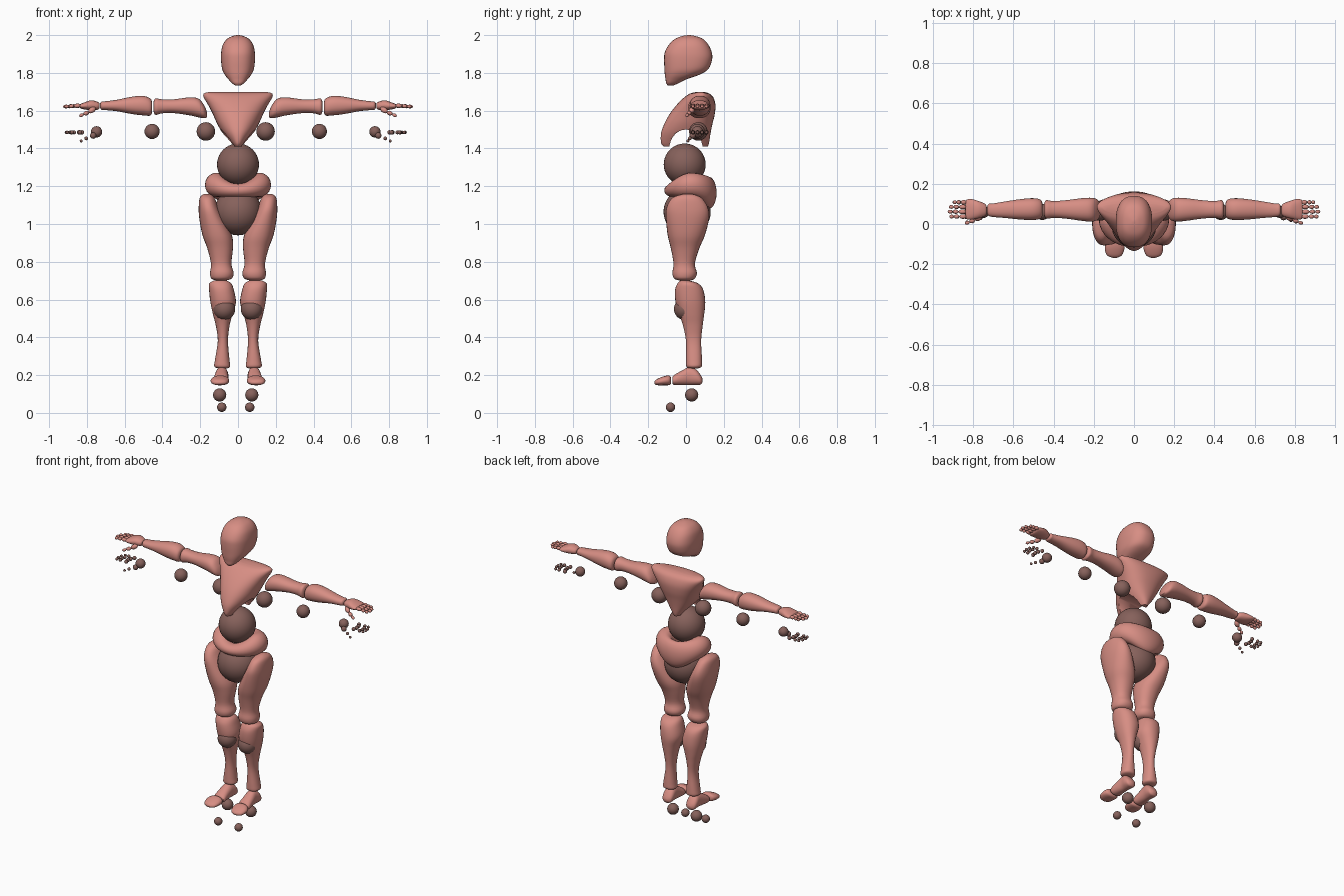
import bpy
import bmesh
import math
from mathutils import Vector, Matrix

default_cube = bpy.data.objects.get("Cube")
if default_cube:
    bpy.data.objects.remove(default_cube, do_unlink=True)


def make_material(name, colour):
    mat = bpy.data.materials.new(name)
    mat.use_nodes = True
    mat.diffuse_color = colour
    mat.node_tree.nodes["Principled BSDF"].inputs["Base Color"].default_value = colour
    return mat


SKIN = make_material("dusty_pink", (0.68, 0.27, 0.23, 1))
JOINT = make_material("dark_brown_pink", (0.24, 0.12, 0.105, 1))
SIDES = (("left", 1), ("right", -1))


def finish(bm, name, mat):
    bmesh.ops.recalc_face_normals(bm, faces=bm.faces)
    mesh = bpy.data.meshes.new(name)
    bm.to_mesh(mesh)
    bm.free()
    mesh.materials.append(mat)
    obj = bpy.data.objects.new(name, mesh)
    bpy.context.collection.objects.link(obj)
    bpy.ops.object.select_all(action='DESELECT')
    obj.select_set(True)
    bpy.context.view_layer.objects.active = obj
    bpy.ops.object.shade_smooth_by_angle(angle=math.radians(50))
    return obj


def skin_rings(bm, rings, closed=False):
    """Join equal rings of vertices into a surface, capped unless closed."""
    count = len(rings[0])
    pairs = list(zip(rings, rings[1:]))
    if closed:
        pairs.append((rings[-1], rings[0]))
    else:
        bm.faces.new(rings[0])
        bm.faces.new(rings[-1])
    for low, high in pairs:
        for i in range(count):
            j = (i + 1) % count
            bm.faces.new((low[i], low[j], high[j], high[i]))


def refine(sections, steps):
    """Smooth the list of sections with a spline through them."""
    out = []
    last = len(sections) - 1
    for i in range(last):
        p, q, r, s = (sections[min(max(k, 0), last)] for k in range(i - 1, i + 3))
        for n in range(steps):
            t = n / steps
            out.append([b + t * (c - a) / 2
                        + t * t * (a - 2.5 * b + 2 * c - d / 2)
                        + t ** 3 * (1.5 * (b - c) + (d - a) / 2)
                        for a, b, c, d in zip(p, q, r, s)])
    return out + [sections[-1]]


def loft(name, axis, sections, mat=SKIN, side=1, power=2.0, taper=0, seg=28, steps=4):
    """Sections hold position along axis, then the limits across the other two axes."""
    bm = bmesh.new()
    rings = []
    for t, u0, u1, v0, v1 in refine(sections, steps):
        ring = []
        for i in range(seg):
            a = math.tau * i / seg
            c, s = (math.copysign(abs(f) ** (2 / power), f)
                    for f in (math.cos(a), math.sin(a)))
            u = (u0 + u1) / 2 + (u1 - u0) / 2 * c * (1 + taper * s)
            v = (v0 + v1) / 2 + (v1 - v0) / 2 * s
            x, y, z = {"x": (t, u, v), "y": (u, t, v), "z": (u, v, t)}[axis]
            ring.append(bm.verts.new((x * side, y, z)))
        rings.append(ring)
    skin_rings(bm, rings)
    return finish(bm, name, mat)


def ball(name, centre, radius, mat=JOINT, seg=28):
    bm = bmesh.new()
    bmesh.ops.create_uvsphere(bm, u_segments=seg, v_segments=seg // 2, radius=radius,
                              matrix=Matrix.Translation(centre))
    return finish(bm, name, mat)


def bone(name, start, end, width, side):
    """Small rounded segment between two points, for fingers and thumbs."""
    a, b = Vector(start), Vector(end)
    a.x, b.x = a.x * side, b.x * side
    along = b - a
    turn = along.to_track_quat('Z', 'Y').to_matrix().to_4x4()
    size = Matrix.Diagonal((width, width, along.length / 2, 1))
    bm = bmesh.new()
    bmesh.ops.create_uvsphere(bm, u_segments=12, v_segments=8, radius=1,
                              matrix=Matrix.Translation((a + b) / 2) @ turn @ size)
    return finish(bm, name, SKIN)


# Head: egg with a forward chin
head = [(z, -w, w, front, back) for z, w, front, back in (
    (1.732, .012, -.095, -.07), (1.745, .032, -.105, -.04), (1.765, .05, -.108, 0),
    (1.79, .07, -.112, .07), (1.82, .084, -.114, .118), (1.87, .09, -.116, .138),
    (1.91, .089, -.112, .136), (1.95, .08, -.09, .118), (1.98, .058, -.058, .09),
    (1.995, .028, -.02, .05), (2, .006, .01, .02))]
loft("head", "z", head, power=2.4, seg=36)

# Chest: wedge with wide shoulders, hollowed underneath
chest = [(z, -w, w, front, back) for z, w, front, back in (
    (1.41, .025, -.118, .115), (1.43, .042, -.132, .122), (1.48, .08, -.132, .13),
    (1.53, .108, -.115, .14), (1.58, .13, -.088, .152), (1.63, .155, -.05, .156),
    (1.67, .178, -.01, .145), (1.69, .178, .02, .125), (1.698, .155, .05, .1))]
chest_obj = loft("chest", "z", chest, power=2.3, taper=.15, seg=40)
hollow = loft("chest_hollow", "x", [(x, -.088, .088, 1.3, 1.5) for x in (-.3, .3)])
hollow.hide_render = True
cut = chest_obj.modifiers.new("underside", 'BOOLEAN')
cut.operation = 'DIFFERENCE'
cut.object = hollow
bpy.context.view_layer.objects.active = chest_obj
bpy.ops.object.modifier_apply(modifier=cut.name)
bpy.data.objects.remove(hollow, do_unlink=True)

# Waist and pelvis balls
ball("waist_ball", (0, -.007, 1.315), .111, seg=40)
ball("pelvis_ball", (0, .006, 1.065), .125, seg=40)

# Hip ring: thin in front, tall at the sides and back
bm = bmesh.new()
rings = []
for i in range(48):
    a = math.tau * i / 48
    c, s = math.cos(a), math.sin(a)
    end_z, end_h, end_w = (1.165, .085, .042) if s > 0 else (1.178, .035, .045)
    z, h, w = (e * s * s + m * c * c
               for e, m in ((end_z, 1.207), (end_h, .064), (end_w, .06)))
    ring = []
    for k in range(20):
        b = math.tau * k / 20
        out = w * math.cos(b)
        ring.append(bm.verts.new(((.115 + out) * c, .025 + (.095 + out) * s,
                                  z + h * math.sin(b))))
    rings.append(ring)
skin_rings(bm, rings, closed=True)
finish(bm, "hip_ring", SKIN)

# Limb sections for the left side, reused for the right
THIGH = ((.7, .07, .11, -.03, .02), (.71, .035, .14, -.062, .045),
         (.74, .023, .148, -.072, .058), (.79, .035, .143, -.066, .047),
         (.87, .027, .162, -.08, .07), (.94, .032, .188, -.097, .1),
         (1.03, .075, .205, -.106, .122), (1.09, .105, .208, -.102, .115),
         (1.14, .125, .202, -.07, .08), (1.16, .15, .18, -.01, .03))
SHIN = ((.235, .06, .1, .02, .06), (.245, .042, .125, .002, .083),
        (.28, .045, .122, 0, .085), (.38, .053, .107, 0, .08),
        (.46, .045, .117, -.015, .088), (.52, .03, .132, -.035, .096),
        (.585, .011, .146, -.055, .102), (.65, .022, .153, -.058, .092),
        (.685, .035, .152, -.045, .065), (.7, .06, .13, -.03, .02))
HEEL = ((-.072, .055, .12, .155, .19), (-.06, .05, .128, .147, .202),
        (-.02, .052, .125, .147, .225), (.02, .052, .12, .148, .243),
        (.055, .05, .122, .148, .228), (.078, .056, .115, .15, .2),
        (.088, .075, .095, .165, .18))
TOE = ((-.168, .085, .105, .155, .165), (-.155, .06, .135, .147, .178),
       (-.12, .047, .145, .146, .193), (-.09, .05, .137, .147, .198),
       (-.08, .065, .12, .155, .188))
UPPER_ARM = ((.165, .05, .09, 1.565, 1.595), (.18, .022, .12, 1.56, 1.63),
             (.21, .012, .13, 1.565, 1.664), (.26, .016, .128, 1.576, 1.67),
             (.34, .027, .118, 1.587, 1.66), (.4, .03, .114, 1.586, 1.66),
             (.437, .027, .118, 1.578, 1.664), (.448, .05, .095, 1.6, 1.645))
FOREARM = ((.454, .05, .095, 1.6, 1.64), (.463, .028, .12, 1.575, 1.663),
           (.5, .02, .128, 1.575, 1.678), (.56, .022, .124, 1.582, 1.674),
           (.64, .03, .112, 1.597, 1.658), (.7, .035, .102, 1.603, 1.65),
           (.722, .04, .1, 1.605, 1.648), (.73, .055, .085, 1.615, 1.638))
PALM = ((.732, .055, .085, 1.618, 1.635), (.74, .04, .1, 1.606, 1.645),
        (.775, .028, .115, 1.602, 1.655), (.81, .022, .124, 1.606, 1.645),
        (.833, .025, .12, 1.612, 1.636), (.838, .04, .105, 1.62, 1.63))
LIMBS = (("thigh", "z", THIGH), ("shin", "z", SHIN), ("heel", "y", HEEL),
         ("toe", "y", TOE), ("upper_arm", "x", UPPER_ARM),
         ("forearm", "x", FOREARM), ("palm", "x", PALM))
FINGERS = (("index", .037, .918), ("middle", .061, .926),
           ("ring", .085, .92), ("little", .108, .9))
THUMB = ((.755, .04, 1.615), (.79, .022, 1.592), (.817, .01, 1.582), (.84, .002, 1.57))

# Loose joint balls: name, x, y, z, radius
LOOSE = [("shoulder_ball", .158, .065, 1.49, .049), ("elbow_ball", .443, .06, 1.49, .04),
         ("wrist_ball", .737, .06, 1.488, .03), ("ankle_ball", .085, .03, .095, .035),
         ("toe_ball", .074, -.082, .03, .025), ("thumb_base_ball", .755, .035, 1.468, .017),
         ("thumb_middle_ball", .792, .02, 1.453, .01),
         ("thumb_tip_ball", .818, .01, 1.44, .008)]
for finger, y, tip in FINGERS:
    for k, x in enumerate((.826, .868, .893)):
        LOOSE.append((f"{finger}_ball_{k}", x + (tip - .92) * .6, y, 1.485, .012 - .0015 * k))

for label, side in SIDES:
    for name, axis, sections in LIMBS:
        loft(f"{label}_{name}", axis, sections, side=side, power=2.2)
    ball(f"{label}_knee_ball", (.073 * side, -.006, .55), .058)

    # Hand: three segments to each finger, and the thumb
    for finger, y, tip in FINGERS:
        knots = [.832 + (tip - .832) * f for f in (0, .43, .73, 1)]
        for k in range(3):
            bone(f"{label}_{finger}_finger_{k}", (knots[k], y, 1.627 - .002 * k),
                 (knots[k + 1], y, 1.625 - .002 * k), .0115 - .001 * k, side)
    for k in range(3):
        bone(f"{label}_thumb_{k}", THUMB[k], THUMB[k + 1], .015 - .003 * k, side)

    # The loose balls sit slightly off centre
    for name, x, y, z, radius in LOOSE:
        ball(f"{label}_{name}", (x * side - .012, y, z), radius,
             seg=24 if radius > .02 else 12)
